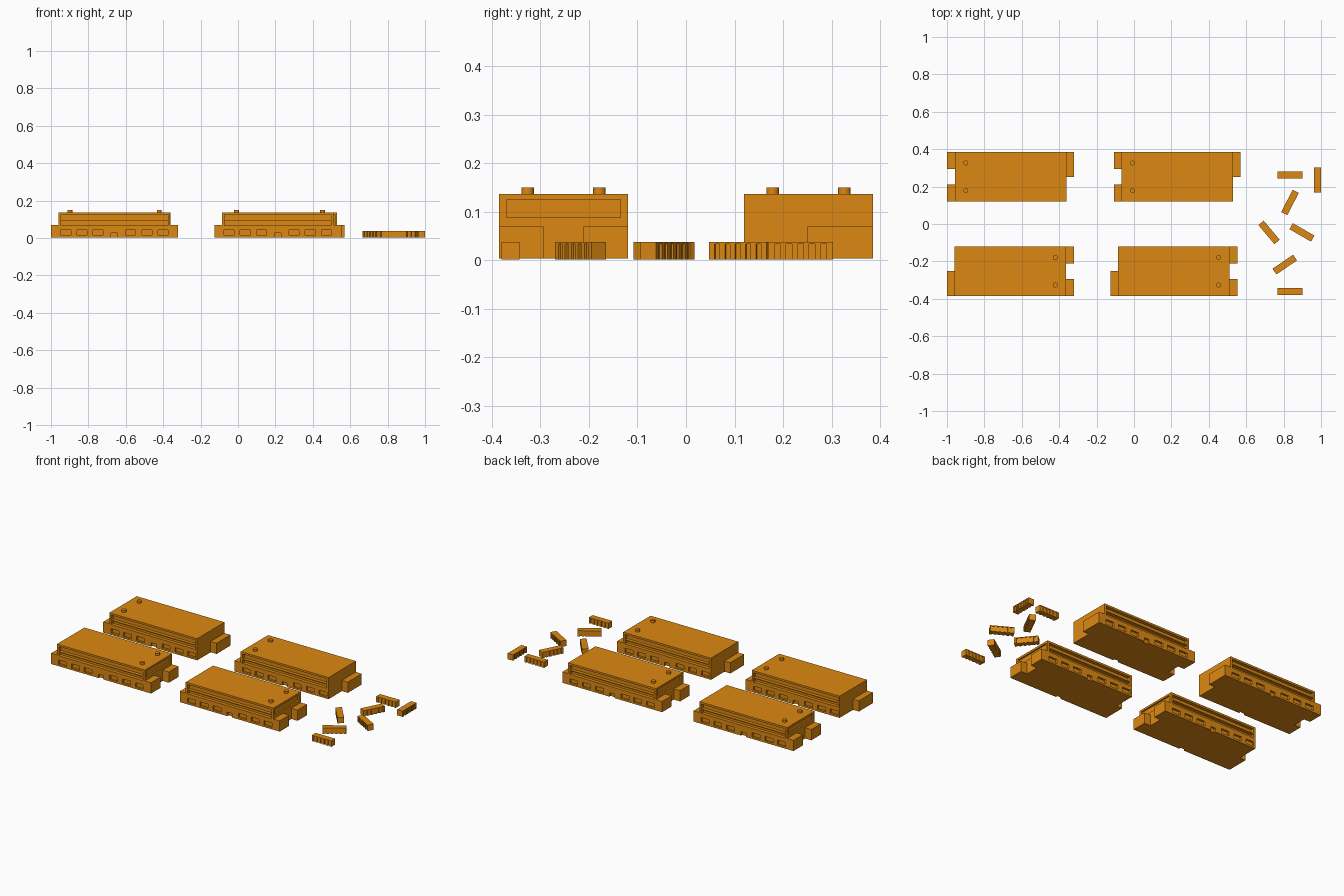
import bpy, bmesh, math
from mathutils import Matrix, Vector

if "Cube" in bpy.data.objects:
    bpy.data.objects.remove(bpy.data.objects["Cube"])

orange = bpy.data.materials.new("orange")
orange.diffuse_color = (0.72, 0.25, 0.006, 1)
orange.use_nodes = True
orange.node_tree.nodes["Principled BSDF"].inputs["Base Color"].default_value = orange.diffuse_color


def add_box(bm, x0, x1, y0, y1, z0, z1):
    m = Matrix.Translation(((x0 + x1) / 2, (y0 + y1) / 2, (z0 + z1) / 2))
    m = m @ Matrix.Diagonal((x1 - x0, y1 - y0, z1 - z0, 1))
    bmesh.ops.create_cube(bm, size=1, matrix=m)


def box_object(name, boxes):
    bm = bmesh.new()
    for b in boxes:
        add_box(bm, *b)
    me = bpy.data.meshes.new(name)
    bm.to_mesh(me)
    bm.free()
    ob = bpy.data.objects.new(name, me)
    bpy.context.collection.objects.link(ob)
    me.materials.append(orange)
    return ob


def carve(ob, boxes):
    cutter = box_object("cutter", boxes)
    cutter.hide_render = True
    mod = ob.modifiers.new("carve", 'BOOLEAN')
    mod.operation = 'DIFFERENCE'
    mod.solver = 'EXACT'
    mod.object = cutter
    bpy.context.view_layer.update()
    me = bpy.data.meshes.new_from_object(
        ob.evaluated_get(bpy.context.evaluated_depsgraph_get()))
    ob.modifiers.clear()
    ob.data = me
    bpy.data.objects.remove(cutter)


def place(ob, name, matrix):
    c = ob.copy()
    c.name = name
    c.matrix_world = matrix
    bpy.context.collection.objects.link(c)


HX, HY, Z0, Z1 = 0.298, 0.1325, 0.004, 0.137

# Block body with side slots, windows, bottom notches and an end recess
body = box_object("block_body", [(-HX, HX, -HY, HY, Z0, Z1)])
cuts = [(HX - 0.01, HX + 0.1, -0.117, 0.117, 0.088, 0.125)]
for s in (-1, 1):
    def side(x0, x1, z0, z1, d):
        y = sorted((s * (HY - d), s * (HY + 0.05)))
        cuts.append((x0, x1, y[0], y[1], z0, z1))
    side(-0.286, 0.286, 0.095, 0.125, 0.02)
    side(-0.286, 0.286, 0.068, 0.090, 0.02)
    side(-0.017, 0.017, -0.05, 0.028, 0.012)
    for cx in (0.0865, 0.174, 0.26):
        for e in (-1, 1):
            side(e * cx - 0.027, e * cx + 0.027, 0.015, 0.042, 0.012)
carve(body, cuts)

# Interlocking end tabs
tabs = box_object("end_tabs", [
    (HX, HX + 0.042, 0.041, HY, Z0, 0.07),
    (HX, HX + 0.042, -HY, -0.041, Z0, 0.07),
    (-HX - 0.04, -HX, -HY, 0.002, Z0, 0.07)])

# Roof pegs
bm = bmesh.new()
for y in (-0.074, 0.074):
    bmesh.ops.create_cone(bm, cap_ends=True, segments=24, radius1=0.013,
                          radius2=0.013, depth=0.016,
                          matrix=Matrix.Translation((0.24, y, 0.142)))
pm = bpy.data.meshes.new("roof_pegs")
bm.to_mesh(pm)
bm.free()
pm.materials.append(orange)
pegs = bpy.data.objects.new("roof_pegs", pm)
bpy.context.collection.objects.link(pegs)
for o in (pegs,):
    bpy.context.view_layer.objects.active = o
    o.select_set(True)
    bpy.ops.object.shade_smooth_by_angle()

# Four blocks, the back row turned around
spots = [(-0.661, -0.2525, 0), (0.2125, -0.2525, 0),
         (-0.659, 0.2525, math.pi), (0.2325, 0.2525, math.pi)]
for i, (x, y, a) in enumerate(spots):
    m = Matrix.Translation((x, y, 0)) @ Matrix.Rotation(a, 4, 'Z')
    for ob in (body, tabs, pegs):
        place(ob, f"{ob.name.split('.')[0]}_{i + 1}", m)

# Loose small bars with ribbed sides
bar = box_object("ribbed_bar", [(-0.0665, 0.0665, -0.0185, 0.0185, 0, 0.036)])
ribs = []
for k in range(5):
    x = (k - 2) * 0.024
    for s in (-1, 1):
        y = sorted((s * 0.0135, s * 0.03))
        ribs.append((x - 0.006, x + 0.006, y[0], y[1], -0.01, 0.032))
carve(bar, ribs)
bars = [(0.834, 0.262, 0), (0.981, 0.236, 90), (0.834, 0.115, 63),
        (0.722, -0.045, -50), (0.898, -0.045, -30), (0.806, -0.217, 34),
        (0.834, -0.362, 0)]
for i, (x, y, a) in enumerate(bars):
    m = Matrix.Translation((x, y, 0.002)) @ Matrix.Rotation(math.radians(a), 4, 'Z')
    place(bar, f"ribbed_bar_{i + 1}", m)

# Remove the templates
for ob in (body, tabs, pegs, bar):
    bpy.data.objects.remove(ob)
